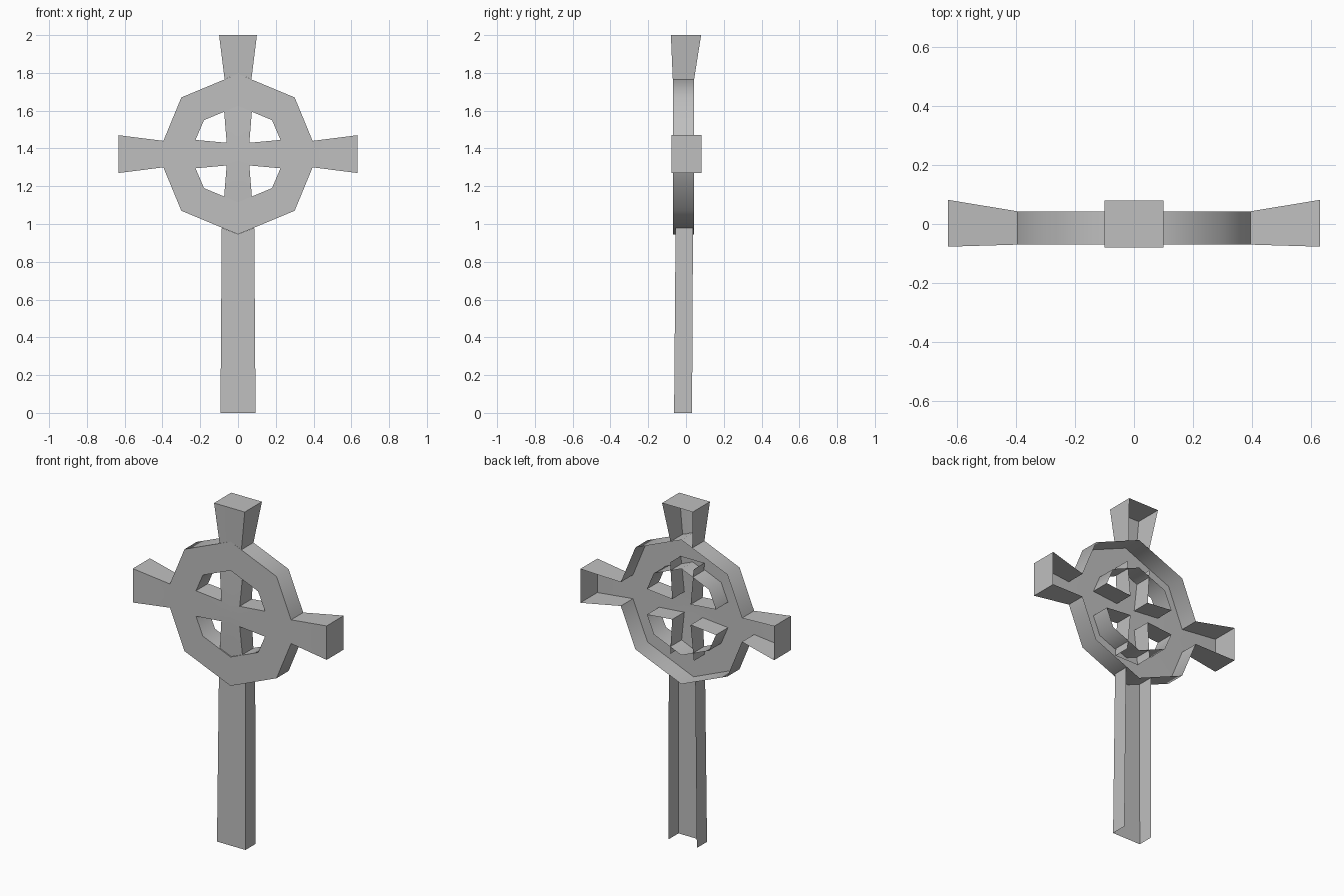
import bpy, bmesh, math
from mathutils import Vector

if "Cube" in bpy.data.objects:
    bpy.data.objects.remove(bpy.data.objects["Cube"])

CZ = 1.37              # height of the ring centre
F, B = -0.07, 0.043    # front sheet and rear rim of the ring

stone = bpy.data.materials.new("grey stone")
stone.diffuse_color = (0.52, 0.52, 0.52, 1)
stone.use_nodes = True
stone.node_tree.nodes["Principled BSDF"].inputs["Base Color"].default_value = stone.diffuse_color


class Shell:
    """Open-backed shell: front panels plus walls running to the rear rim."""

    def __init__(self):
        self.bm = bmesh.new()

    def face(self, pts, out):
        f = self.bm.faces.new([self.bm.verts.new(p) for p in pts])
        f.normal_update()
        if f.normal.dot(Vector(out)) < 0:
            f.normal_flip()

    def panel(self, pts):
        self.face(pts, (0, -1, 0))

    def wall(self, p, q, out, bp=B, bq=B):
        self.face([p, q, (q[0], bq, q[2]), (p[0], bp, p[2])], out)

    def finish(self, name, z, mirror_z=False):
        bmesh.ops.remove_doubles(self.bm, verts=self.bm.verts, dist=0.0005)
        me = bpy.data.meshes.new(name)
        self.bm.to_mesh(me)
        self.bm.free()
        me.materials.append(stone)
        ob = bpy.data.objects.new(name, me)
        bpy.context.collection.objects.link(ob)
        ob.location.z = z
        m = ob.modifiers.new("mirror", 'MIRROR')
        m.use_axis = (True, False, mirror_z)
        bpy.ops.object.select_all(action='DESELECT')
        ob.select_set(True)
        bpy.context.view_layer.objects.active = ob
        bpy.ops.object.modifier_apply(modifier="mirror")
        bpy.ops.object.shade_smooth_by_angle(angle=math.radians(50))


# Ring with side arms and spokes: one quarter, mirrored twice
s = Shell()
outer = [(.395, F, .07), (.30, F, .30), (0, F, .425)]
inner = [(.225, F, .075), (.18, F, .18), (0, F, .255)]
for i in range(2):
    s.panel([outer[i], outer[i + 1], inner[i + 1], inner[i]])
    mid = (Vector(outer[i]) + Vector(outer[i + 1])) / 2
    out = Vector((mid.x, 0, mid.z))
    s.wall(outer[i], outer[i + 1], out)
    s.wall(inner[i], inner[i + 1], -out)

# Horizontal spoke and hub
hub = (.06, F, .06)
s.panel([(0, F, 0), (.06, F, 0), hub, (0, F, .06)])
s.panel([(.06, F, 0), (.225, F, 0), inner[0], hub])
s.panel([(.225, F, 0), (.395, F, 0), outer[0], inner[0]])
s.wall(hub, inner[0], (0, 0, 1))

# Vertical spoke, tucked slightly behind the ring
tip = (.077, -.062, .27)
s.panel([(0, F, .06), hub, tip, (0, -.062, .27)])
s.wall(hub, tip, (1, 0, 0), B, .037)

# Flared side arm with end cap
end = (.632, -.077, .10)
s.panel([(.395, F, 0), (.632, -.077, 0), end, outer[0]])
s.wall(outer[0], end, (0, 0, 1), B, .082)
s.wall((.632, -.077, 0), end, (1, 0, 0), .082, .082)
s.finish("ring_and_side_arms", CZ, mirror_z=True)

# Flared top arm with cap
s = Shell()
root, top = (.071, F, 1.766), (.10, -.08, 2.0)
s.panel([(0, F, 1.795), root, top, (0, -.08, 2.0)])
s.wall(root, top, (1, 0, 0), B, .08)
s.wall((0, -.08, 2.0), top, (0, 0, 1), .08, .08)
s.finish("top_arm", 0)

# Shaft, open at the back and foot
s = Shell()
neck, foot = (.086, -.055, .98), (.093, -.063, 0)
s.panel([(0, -.055, .945), neck, foot, (0, -.063, 0)])
s.wall(neck, foot, (1, 0, 0), .037, .032)
s.finish("shaft", 0)
